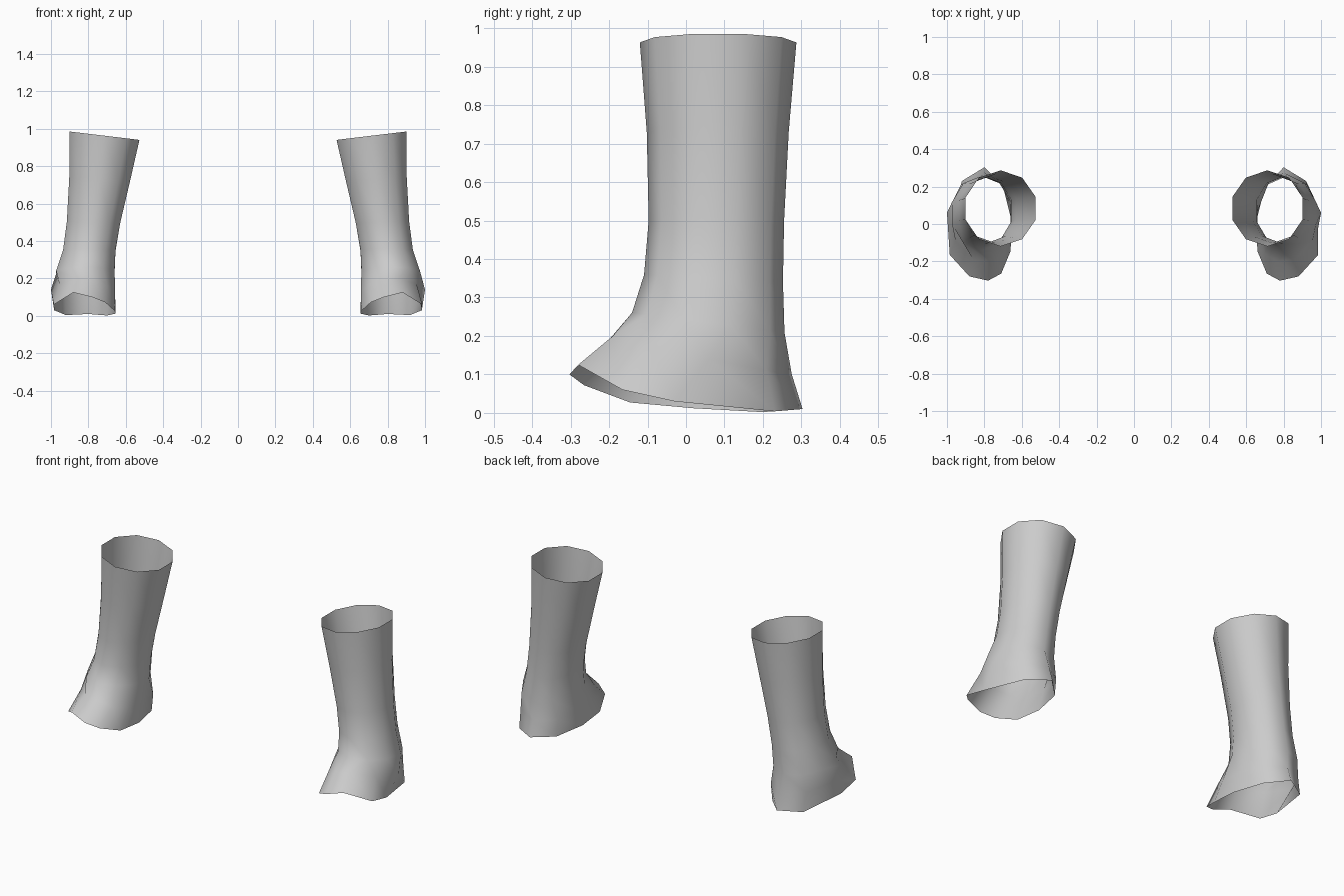
import bpy, bmesh, math

if "Cube" in bpy.data.objects:
    bpy.data.objects.remove(bpy.data.objects["Cube"], do_unlink=True)

grey = bpy.data.materials.new("plain grey")
grey.use_nodes = True
GREY = (0.6, 0.6, 0.6, 1)
grey.diffuse_color = GREY
grey.node_tree.nodes["Principled BSDF"].inputs["Base Color"].default_value = GREY

SIDES = 10


def ring(z, x0, x1, y0, y1, tilt_x=0.0, tilt_y=0.0):
    """Tilted oval loop spanning x0..x1 and y0..y1, counter-clockwise."""
    cx, cy = (x0 + x1) / 2, (y0 + y1) / 2
    pts = []
    for i in range(SIDES):
        a = math.radians(18 + 36 * i)
        dx = (x1 - x0) / 2 * math.cos(a) / math.cos(math.radians(18))
        dy = (y1 - y0) / 2 * math.sin(a)
        pts.append((cx + dx, cy + dy, z + tilt_x * dx + tilt_y * dy))
    return pts


# Flared ankle and the open hem that runs over the foot
ankle = [(1.0, .06, .14), (.925, .21, .11), (.80, .275, .10), (.69, .20, .10),
         (.657, .06, .11), (.657, -.07, .13), (.70, -.16, .16),
         (.77, -.20, .19), (.86, -.19, .20), (.955, -.09, .17)]
hem = [(.983, -.03, .03), (.92, .23, .004), (.80, .303, .01), (.70, .20, .002),
       (.655, .02, .012), (.66, -.145, .027), (.71, -.265, .072),
       (.78, -.303, .10), (.88, -.28, .125), (.985, -.165, .06)]

# Shaft loops from the top opening down
loops = [
    ring(.963, .527, .90, -.12, .287, tilt_x=.12),
    ring(.73, .578, .902, -.102, .267, tilt_x=.08),
    ring(.50, .63, .915, -.097, .255, tilt_x=.03),
    ring(.35, .655, .935, -.109, .252, tilt_y=-.05),
    ring(.235, .66, .972, -.14, .256, tilt_y=-.13),
    ankle,
    hem,
]


def legging(name, side):
    """Open tube skinned through the loops; side is +1 left, -1 right."""
    bm = bmesh.new()
    rows = [[bm.verts.new((side * x, y, z)) for x, y, z in loop] for loop in loops]
    for upper, lower in zip(rows, rows[1:]):
        for i in range(SIDES):
            j = (i + 1) % SIDES
            quad = [upper[i], lower[i], lower[j], upper[j]]
            bm.faces.new(quad if side > 0 else quad[::-1])
    for f in bm.faces:
        f.smooth = True
    mesh = bpy.data.meshes.new(name)
    bm.to_mesh(mesh)
    bm.free()
    mesh.materials.append(grey)
    bpy.context.collection.objects.link(bpy.data.objects.new(name, mesh))


legging("left_boot_shaft", 1)
legging("right_boot_shaft", -1)
